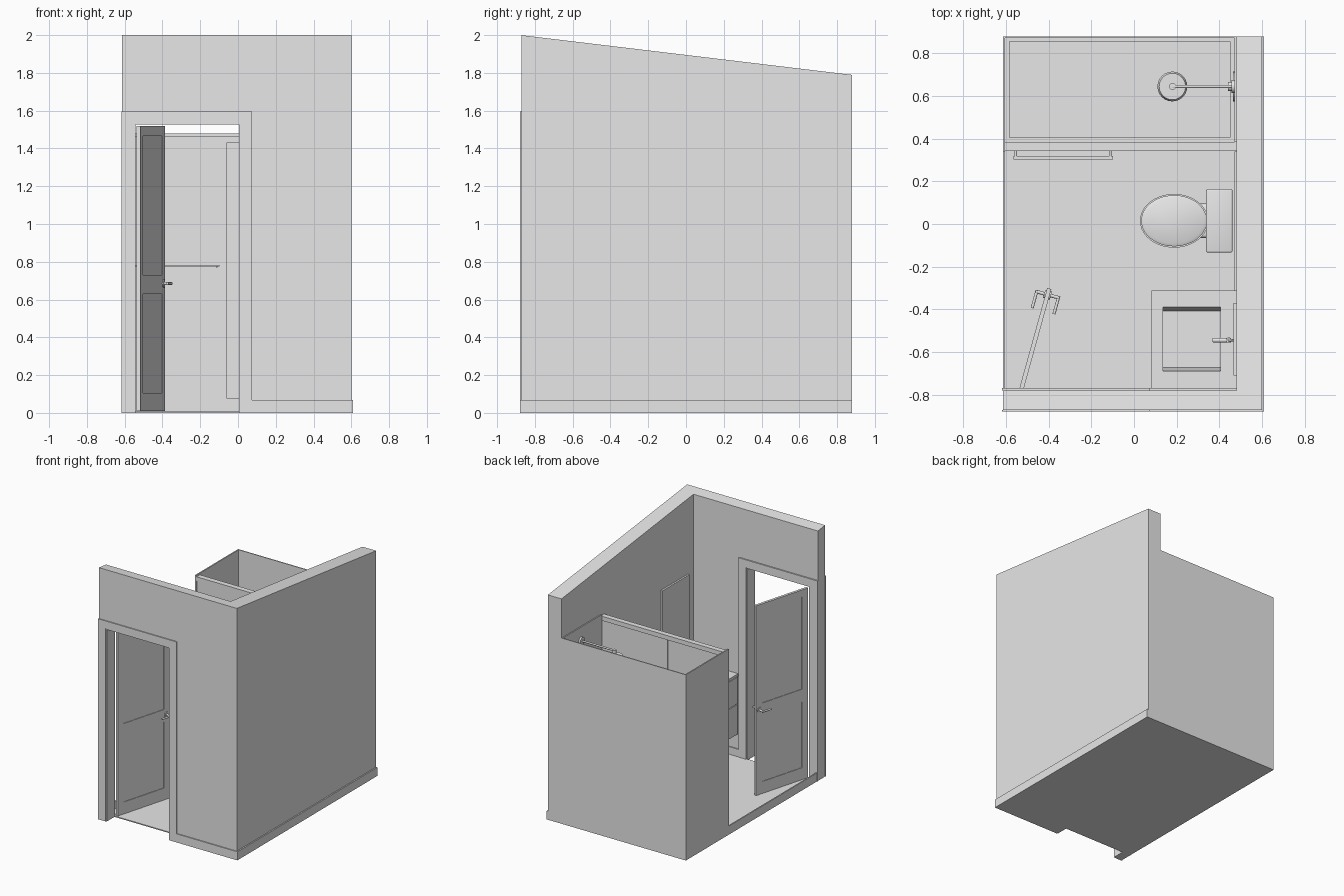
import bpy, bmesh, math
from mathutils import Matrix, Vector

if "Cube" in bpy.data.objects:
    bpy.data.objects.remove(bpy.data.objects["Cube"])

grey = bpy.data.materials.new("plain grey")
grey.use_nodes = True
grey.diffuse_color = (0.8, 0.8, 0.8, 1)
grey.node_tree.nodes["Principled BSDF"].inputs["Base Color"].default_value = (0.8, 0.8, 0.8, 1)


def finish(name, bm, matrix=None, smooth=False):
    bmesh.ops.recalc_face_normals(bm, faces=bm.faces)
    mesh = bpy.data.meshes.new(name)
    bm.to_mesh(mesh)
    bm.free()
    mesh.materials.append(grey)
    obj = bpy.data.objects.new(name, mesh)
    bpy.context.collection.objects.link(obj)
    if matrix:
        obj.matrix_world = matrix
    if smooth:
        bpy.ops.object.select_all(action='DESELECT')
        obj.select_set(True)
        bpy.context.view_layer.objects.active = obj
        bpy.ops.object.shade_smooth_by_angle()
    return obj


def box(name, x, y, z, matrix=None, bevel=0):
    bm = bmesh.new()
    bmesh.ops.create_cube(bm, size=1)
    for v in bm.verts:
        v.co = [lo + (c + 0.5) * (hi - lo) for c, (lo, hi) in zip(v.co, (x, y, z))]
    if bevel:
        bmesh.ops.bevel(bm, geom=bm.edges[:], offset=bevel, segments=3, profile=0.5, affect='EDGES')
    return finish(name, bm, matrix, bool(bevel))


def prism(name, x, profile):
    """Extrude a (y, z) profile along x."""
    bm = bmesh.new()
    face = bm.faces.new([bm.verts.new((x[0], y, z)) for y, z in profile])
    out = bmesh.ops.extrude_face_region(bm, geom=[face])
    moved = [g for g in out["geom"] if isinstance(g, bmesh.types.BMVert)]
    bmesh.ops.translate(bm, verts=moved, vec=(x[1] - x[0], 0, 0))
    return finish(name, bm)


def rod(name, a, b, radius, end_radius=None, matrix=None):
    a, b = Vector(a), Vector(b)
    bm = bmesh.new()
    turn = (b - a).to_track_quat('Z', 'Y').to_matrix().to_4x4()
    bmesh.ops.create_cone(bm, cap_ends=True, segments=24, radius1=radius,
                          radius2=radius if end_radius is None else end_radius, depth=(b - a).length,
                          matrix=Matrix.Translation((a + b) / 2) @ turn)
    return finish(name, bm, matrix, True)


def loft(name, rings, n=40):
    """Stack ellipses given as (centre x, z, x radius, y radius)."""
    bm = bmesh.new()
    loops = []
    for cx, z, rx, ry in rings:
        angles = [math.tau * i / n for i in range(n)]
        loops.append([bm.verts.new((cx + rx * math.cos(t), 0.015 + ry * math.sin(t), z)) for t in angles])
    for low, high in zip(loops, loops[1:]):
        for i in range(n):
            j = (i + 1) % n
            bm.faces.new((low[i], low[j], high[j], high[i]))
    bm.faces.new(loops[0])
    bm.faces.new(loops[-1])
    return finish(name, bm, None, True)


# Walls with the sloping top, door opening left free
def roof(y):
    return 2.0 - 0.12 * (y + 0.875)


FRONT, INNER, BACK = -0.872, -0.78, 0.88
box("floor", (-0.615, 0.6), (INNER, BACK), (0, 0.008))
prism("right_wall", (0.48, 0.6), [(FRONT, 0), (BACK, 0), (BACK, roof(BACK)), (FRONT, roof(FRONT))])
for name, x, base in (("front_wall_left", (-0.615, -0.55), 0),
                      ("front_wall_right", (0.012, 0.48), 0),
                      ("front_wall_header", (-0.55, 0.012), 1.535)):
    prism(name, x, [(FRONT, base), (INNER, base), (INNER, roof(INNER)), (FRONT, roof(FRONT))])

# Door casing on both faces and the jamb lining
for side, y in (("outer", (-0.88, FRONT)), ("inner", (INNER, -0.77))):
    box(side + "_casing_left", (-0.618, -0.55), y, (0, 1.595))
    box(side + "_casing_right", (0.012, 0.075), y, (0, 1.595))
    box(side + "_casing_top", (-0.55, 0.012), y, (1.535, 1.595))
box("jamb_left", (-0.55, -0.542), (-0.875, -0.775), (0, 1.535))
box("jamb_right", (0.004, 0.012), (-0.875, -0.775), (0, 1.535))
box("jamb_top", (-0.542, 0.004), (-0.875, -0.775), (1.527, 1.535))

# Skirting boards
for name, x, y in (("front_skirting", (0.075, 0.61), (-0.88, FRONT)),
                   ("outer_right_skirting", (0.6, 0.61), (FRONT, BACK)),
                   ("inner_right_skirting", (0.472, 0.48), (-0.772, 0.34)),
                   ("inner_front_skirting", (0.075, 0.48), (INNER, -0.772)),
                   ("left_skirting", (-0.615, -0.605), (INNER, 0.34))):
    box(name, x, y, (0, 0.068))

# Open door with two recessed panels
hinge = Matrix.Translation((-0.527, -0.77, 0)) @ Matrix.Rotation(math.radians(74.5), 4, 'Z')
LENGTH = 0.485
box("door_core", (0.01, LENGTH - 0.01), (-0.006, 0.006), (0.02, 1.51), hinge)
for name, u in (("hinge_stile", (0, 0.055)), ("lock_stile", (LENGTH - 0.055, LENGTH))):
    box("door_" + name, u, (-0.01, 0.01), (0.01, 1.52), hinge)
for name, z in (("bottom", (0.01, 0.105)), ("middle", (0.63, 0.73)), ("top", (1.465, 1.52))):
    box(f"door_{name}_rail", (0.055, LENGTH - 0.055), (-0.01, 0.01), z, hinge)
for side, s in (("left", 1), ("right", -1)):
    rod(f"{side}_handle_rose", (0.455, s * 0.01, 0.685), (0.455, s * 0.016, 0.685), 0.02, matrix=hinge)
    rod(f"{side}_handle_spindle", (0.455, s * 0.01, 0.685), (0.455, s * 0.058, 0.685), 0.008, matrix=hinge)
    rod(f"{side}_handle_lever", (0.462, s * 0.053, 0.685), (0.375, s * 0.053, 0.685), 0.007, matrix=hinge)

# Shower enclosure and tray
box("shower_back_panel", (-0.615, 0.48), (0.872, BACK), (0, 1.478))
box("shower_left_panel", (-0.615, -0.605), (0.34, 0.872), (0, 1.478))
box("shower_right_panel", (0.472, 0.48), (0.385, 0.872), (0, 1.478))
box("shower_tray", (-0.605, 0.472), (0.385, 0.872), (0, 0.04))
for name, x, y in (("left", (-0.605, -0.585), (0.385, 0.872)), ("right", (0.45, 0.472), (0.385, 0.872)),
                   ("front", (-0.585, 0.45), (0.385, 0.405)), ("back", (-0.585, 0.45), (0.855, 0.872))):
    box(f"tray_{name}_rim", x, y, (0.04, 0.065))
box("shower_curb", (-0.605, 0.48), (0.343, 0.385), (0, 0.08))
box("shower_top_rail", (-0.605, 0.48), (0.343, 0.385), (1.43, 1.465))
box("shower_sliding_panel", (-0.605, -0.06), (0.35, 0.358), (0.08, 1.43))
box("shower_fixed_panel", (-0.1, 0.48), (0.368, 0.376), (0.08, 1.43))

# Towel bar on the sliding panel
box("towel_bar", (-0.565, -0.098), (0.302, 0.318), (0.774, 0.784))
for name, x in (("left", -0.555), ("right", -0.112)):
    rod(f"towel_bar_{name}_mount", (x, 0.31, 0.776), (x, 0.352, 0.776), 0.006)

# Shower head, arm and valve
rod("shower_arm_rose", (0.472, 0.645, 1.37), (0.458, 0.645, 1.37), 0.03)
rod("shower_arm", (0.465, 0.645, 1.37), (0.18, 0.645, 1.37), 0.007)
rod("shower_drop", (0.18, 0.645, 1.376), (0.18, 0.645, 1.325), 0.016)
rod("shower_head", (0.18, 0.645, 1.31), (0.18, 0.645, 1.33), 0.07, 0.062)
rod("shower_valve_plate", (0.472, 0.645, 0.78), (0.464, 0.645, 0.78), 0.07)
rod("shower_valve_knob", (0.464, 0.645, 0.78), (0.44, 0.645, 0.78), 0.022)

# Toilet
loft("toilet_bowl", [(0.24, 0.008, 0.12, 0.08), (0.24, 0.05, 0.11, 0.07), (0.225, 0.14, 0.11, 0.075),
                     (0.195, 0.24, 0.145, 0.112), (0.188, 0.29, 0.153, 0.12)])
loft("toilet_seat", [(0.188, 0.29, 0.158, 0.125), (0.188, 0.312, 0.16, 0.126)])
loft("toilet_lid", [(0.188, 0.312, 0.154, 0.12), (0.188, 0.327, 0.154, 0.12), (0.188, 0.334, 0.14, 0.105)])
box("toilet_base", (0.25, 0.45), (-0.065, 0.095), (0.008, 0.28), bevel=0.015)
box("toilet_tank", (0.345, 0.46), (-0.128, 0.158), (0.28, 0.55), bevel=0.015)
box("toilet_tank_lid", (0.338, 0.462), (-0.134, 0.164), (0.55, 0.575), bevel=0.008)

# Floating vanity with a cut basin
vanity = box("vanity_cabinet", (0.09, 0.472), (-0.77, -0.315), (0.19, 0.65))
counter = box("vanity_counter", (0.082, 0.48), (-0.772, -0.313), (0.65, 0.67))
cutter = prism("basin_cutter", (0.135, 0.405), [(-0.692, 0.68), (-0.388, 0.68), (-0.408, 0.56), (-0.672, 0.56)])
cutter.hide_render = True
for part in (vanity, counter):
    cut = part.modifiers.new("basin", 'BOOLEAN')
    cut.operation, cut.solver, cut.object = 'DIFFERENCE', 'EXACT', cutter
    bpy.context.view_layer.objects.active = part
    bpy.ops.object.modifier_apply(modifier=cut.name)
bpy.data.objects.remove(cutter)
for name, z in (("lower", (0.19, 0.427)), ("upper", (0.433, 0.645))):
    box(f"{name}_drawer_front", (0.083, 0.09), (-0.768, -0.317), z)

# Basin tap and mirror
rod("tap_body", (0.445, -0.545, 0.67), (0.445, -0.545, 0.79), 0.013)
rod("tap_spout", (0.455, -0.545, 0.775), (0.37, -0.545, 0.765), 0.011)
rod("tap_lever", (0.445, -0.545, 0.79), (0.465, -0.545, 0.815), 0.006)
box("mirror", (0.466, 0.48), (-0.71, -0.37), (0.8, 1.38))
